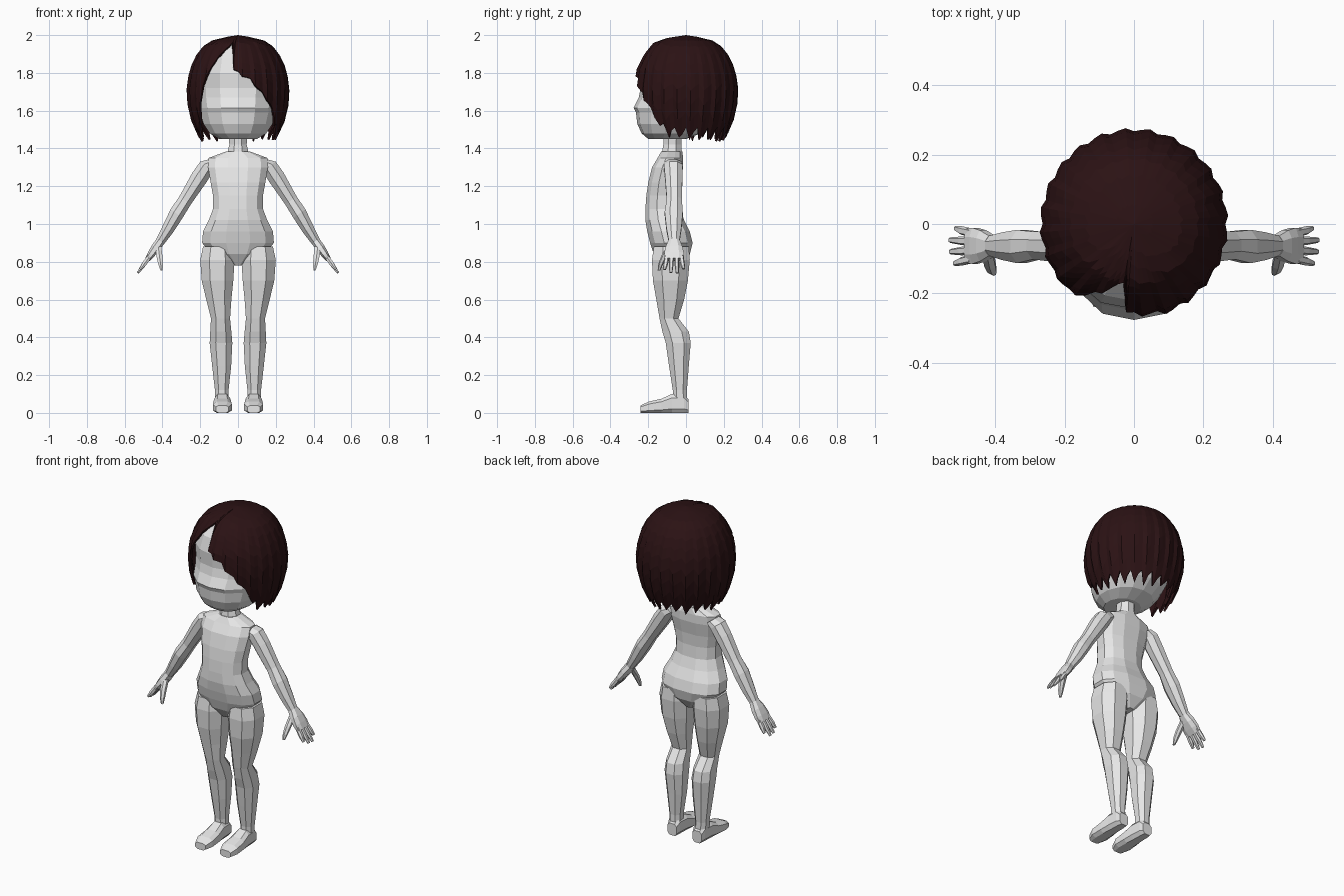
import bpy, bmesh, math, random
from mathutils import Vector

random.seed(4)
cube = bpy.data.objects.get("Cube")
if cube:
    bpy.data.objects.remove(cube)


def material(name, rgb):
    m = bpy.data.materials.new(name)
    m.use_nodes = True
    m.diffuse_color = (*rgb, 1)
    bsdf = m.node_tree.nodes["Principled BSDF"]
    bsdf.inputs["Base Color"].default_value = (*rgb, 1)
    bsdf.inputs["Roughness"].default_value = 0.8
    return m


SKIN = material("pale grey", (0.8, 0.8, 0.8))
HAIR = material("dark brown", (0.024, 0.006, 0.007))
X, Y, Z = Vector((1, 0, 0)), Vector((0, 1, 0)), Vector((0, 0, 1))


def finish(name, bm, mat, mirror=False):
    mesh = bpy.data.meshes.new(name)
    bm.to_mesh(mesh)
    bm.free()
    mesh.materials.append(mat)
    ob = bpy.data.objects.new(name, mesh)
    bpy.context.collection.objects.link(ob)
    if mirror:
        ob.modifiers.new("mirror", "MIRROR").use_mirror_merge = False
    return ob


def add_loft(bm, rings, n, u=X, v=Y, power=2.0):
    """Skin rings of (centre, half width along u, half depth along v)."""
    loops = []
    for centre, a, b in rings:
        loop = []
        for i in range(n):
            t = 2 * math.pi * (i + 0.5) / n
            c, s = math.cos(t), math.sin(t)
            k = 1 / math.cos(math.pi / n)
            cu = math.copysign(min(1, abs(c) * k) ** (2 / power), c)
            sv = math.copysign(min(1, abs(s) * k) ** (2 / power), s)
            loop.append(bm.verts.new(Vector(centre) + u * (a * cu) + v * (b * sv)))
        loops.append(loop)
    for low, high in zip(loops, loops[1:]):
        for i in range(n):
            j = (i + 1) % n
            bm.faces.new((low[i], low[j], high[j], high[i]))
    bm.faces.new(loops[0])
    bm.faces.new(loops[-1])
    bmesh.ops.recalc_face_normals(bm, faces=bm.faces)


def upright(rows):
    """Rows of (z, half width, front y, back y) become rings."""
    return [((0, (f + b) / 2, z), w, (b - f) / 2) for z, w, f, b in rows]


def interp(table, x):
    if x <= table[0][0]:
        return table[0][1]
    for (x0, y0), (x1, y1) in zip(table, table[1:]):
        if x <= x1:
            return y0 + (y1 - y0) * (x - x0) / (x1 - x0)
    return table[-1][1]


# Torso and pelvis
bm = bmesh.new()
add_loft(bm, upright([
    (0.78, 0.03, -0.13, -0.02), (0.84, 0.14, -0.17, 0.02), (0.90, 0.19, -0.19, 0.035),
    (0.96, 0.185, -0.205, 0.02), (1.02, 0.155, -0.215, -0.01), (1.08, 0.132, -0.215, -0.03),
    (1.15, 0.132, -0.21, -0.035), (1.22, 0.145, -0.2, -0.03), (1.30, 0.158, -0.18, -0.015),
    (1.35, 0.155, -0.15, -0.015), (1.385, 0.06, -0.13, -0.02)]), 12, power=2.4)
finish("torso", bm, SKIN)

# Neck
bm = bmesh.new()
add_loft(bm, upright([(1.36, 0.06, -0.13, -0.02), (1.42, 0.046, -0.12, -0.025),
                      (1.50, 0.05, -0.12, -0.02)]), 8)
finish("neck", bm, SKIN)

# Head with a muzzle ridge and a shallow eye band
bm = bmesh.new()
add_loft(bm, upright([
    (1.45, 0.10, -0.20, 0.0), (1.48, 0.15, -0.235, 0.08), (1.53, 0.183, -0.258, 0.14),
    (1.59, 0.2, -0.265, 0.19), (1.615, 0.203, -0.277, 0.2), (1.67, 0.21, -0.25, 0.215),
    (1.72, 0.213, -0.24, 0.22), (1.80, 0.213, -0.245, 0.22), (1.88, 0.19, -0.222, 0.2),
    (1.94, 0.14, -0.17, 0.15), (1.97, 0.06, -0.09, 0.07)]), 14)
finish("head", bm, SKIN)

# Legs: z, inner x, outer x, front y, back y
bm = bmesh.new()
leg = [(0.88, 0.03, 0.185, -0.17, 0.015), (0.81, 0.018, 0.2, -0.18, 0.02),
       (0.70, 0.025, 0.192, -0.175, 0.01), (0.60, 0.035, 0.168, -0.157, -0.01),
       (0.50, 0.042, 0.143, -0.14, -0.04), (0.43, 0.035, 0.147, -0.125, 0.015),
       (0.37, 0.03, 0.15, -0.107, 0.025), (0.25, 0.036, 0.137, -0.09, 0.015),
       (0.12, 0.05, 0.122, -0.07, 0.005), (0.04, 0.05, 0.12, -0.07, 0.008)]
add_loft(bm, [(((i + o) / 2, (f + b) / 2, z), (o - i) / 2, (b - f) / 2)
              for z, i, o, f, b in leg], 8, power=2.3)
finish("legs", bm, SKIN, True)

# Feet: y, half width, top height
bm = bmesh.new()
foot = [(0.014, 0.03, 0.07), (-0.01, 0.037, 0.1), (-0.075, 0.041, 0.1),
        (-0.13, 0.047, 0.075), (-0.195, 0.05, 0.06), (-0.24, 0.034, 0.04)]
add_loft(bm, [((0.083, y, h / 2), w, h / 2) for y, w, h in foot], 8, X, Z, 3.2)
finish("feet", bm, SKIN, True)

# Arms, palms, fingers and thumbs
along = Vector((0.58, 0, -0.815)).normalized()
across = Vector((0.815, 0, 0.58)).normalized()
bm = bmesh.new()
add_loft(bm, [((0.13, -0.07, 1.325), 0.03, 0.045), ((0.165, -0.067, 1.305), 0.043, 0.05),
              ((0.205, -0.065, 1.245), 0.045, 0.046), ((0.28, -0.062, 1.125), 0.037, 0.04),
              ((0.325, -0.065, 1.055), 0.039, 0.048), ((0.37, -0.064, 0.975), 0.033, 0.04),
              ((0.41, -0.063, 0.91), 0.025, 0.029)], 8, across, Y)
finish("arms", bm, SKIN, True)

bm = bmesh.new()
wrist = Vector((0.41, -0.063, 0.91))
add_loft(bm, [(wrist + along * d, a, b) for d, a, b in
              ((0, 0.024, 0.029), (0.045, 0.024, 0.045), (0.085, 0.02, 0.052),
               (0.12, 0.014, 0.05))], 8, across, Y, 2.5)
for k, reach in enumerate((0.185, 0.205, 0.208, 0.18)):
    base = wrist + Y * (0.038 - 0.0255 * (3 - k))
    tip = Y * (0.004 * (k - 1.5))
    add_loft(bm, [(base + along * 0.1, 0.012, 0.0125),
                  (base + along * 0.15 + tip, 0.012, 0.0125),
                  (base + along * reach + tip * 2, 0.006, 0.008)], 6, across, Y)
add_loft(bm, [((0.422, -0.085, 0.88), 0.016, 0.018), ((0.416, -0.115, 0.83), 0.016, 0.016),
              ((0.41, -0.133, 0.79), 0.013, 0.013), ((0.405, -0.143, 0.755), 0.006, 0.007)], 6)
finish("hands", bm, SKIN, True)

# Hair: a bob with a side parting, a swept fringe and pointed ends
outline = [(1.43, 0.195), (1.5, 0.24), (1.62, 0.272), (1.72, 0.278), (1.82, 0.262),
           (1.9, 0.222), (1.96, 0.172), (1.985, 0.10), (2.0, 0.0)]
hem = [(-75, 1.51), (-62, 1.53), (-52, 1.6), (-46, 1.72), (-38, 1.8), (-30, 1.875),
       (-20, 1.925), (-10, 1.96), (-5, 1.82), (14, 1.775), (27, 1.71), (42, 1.635),
       (52, 1.56), (62, 1.525), (75, 1.51)]
ROWS, STEP = 10, 5
bm = bmesh.new()
columns = []
for index, deg in enumerate(range(-180, 180, STEP)):
    t = math.radians(deg)
    lock = (0, 1, 0.45)[index % 3]
    depth = random.uniform(0.05, 0.08) if abs(deg) > 52 else 0.015
    if -50 < deg < -2:
        depth = 0
    end = interp(hem, deg) - lock * depth
    column = []
    for row in range(ROWS + 1):
        f = row / ROWS
        z = 2.0 - (2.0 - end) * f ** 1.8
        r = interp(outline, z) * (1 - 0.035 * (1 - lock) * f)
        column.append(bm.verts.new((r * math.sin(t) * 0.985, -r * math.cos(t), z)))
    columns.append(column)
for left, right in zip(columns, columns[1:] + columns[:1]):
    for k in range(ROWS):
        bm.faces.new((left[k], left[k + 1], right[k + 1], right[k]))
bmesh.ops.remove_doubles(bm, verts=bm.verts, dist=0.0002)
hair = finish("hair", bm, HAIR)
shell = hair.modifiers.new("thickness", "SOLIDIFY")
shell.thickness = 0.012
shell.offset = -1
